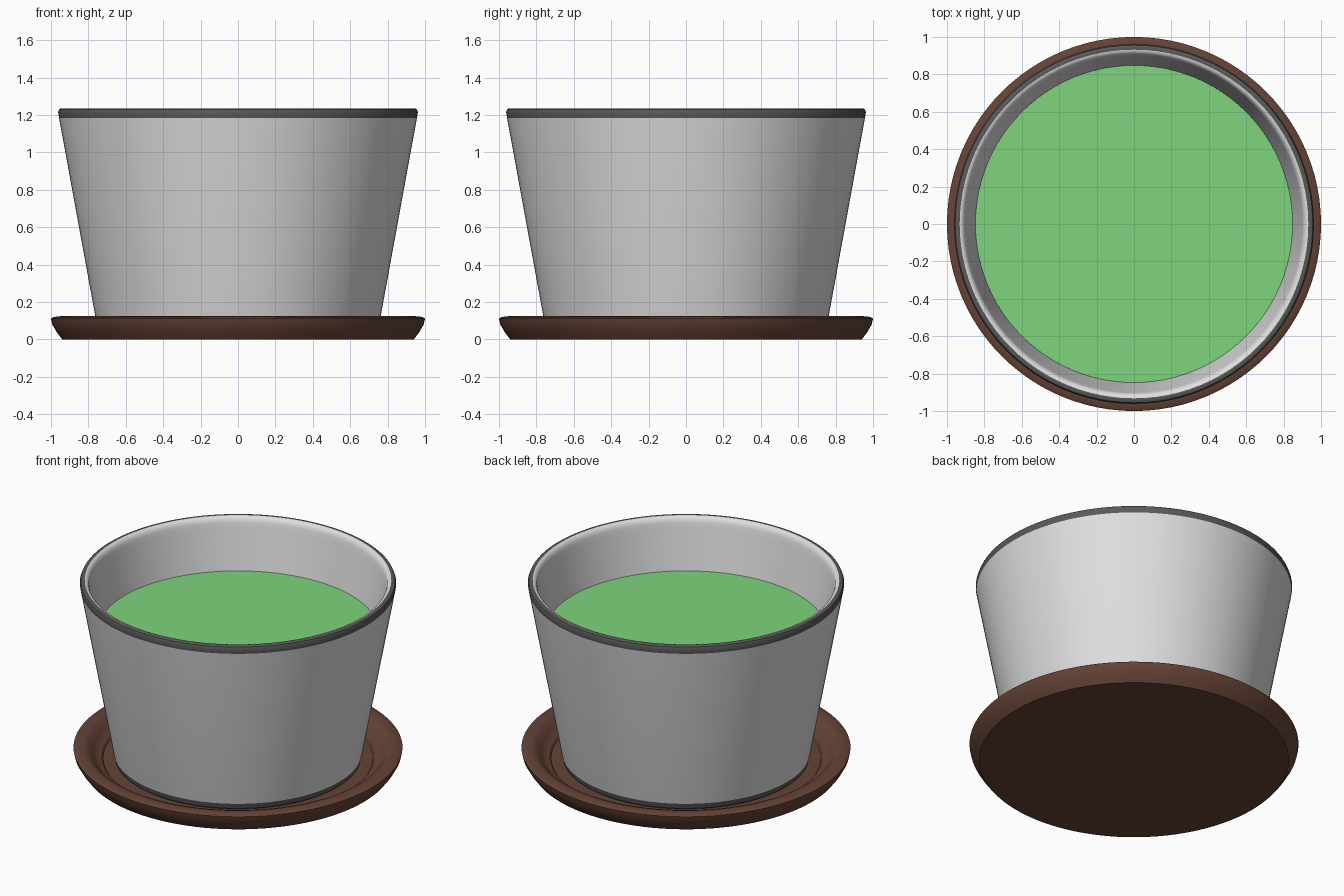
import bpy
import bmesh
import math

cube = bpy.data.objects.get("Cube")
if cube:
    bpy.data.objects.remove(cube, do_unlink=True)

SEGMENTS = 96


def make_material(name, rgb):
    mat = bpy.data.materials.new(name)
    mat.use_nodes = True
    color = (*rgb, 1.0)
    mat.diffuse_color = color
    mat.node_tree.nodes["Principled BSDF"].inputs["Base Color"].default_value = color
    return mat


def lathe(name, profile, materials, rule=None):
    """Spin an (r, z) profile around the z axis; rule picks a face's material."""
    bm = bmesh.new()
    verts = [bm.verts.new((r, 0, z)) for r, z in profile]
    edges = [bm.edges.new(pair) for pair in zip(verts, verts[1:])]
    bmesh.ops.spin(bm, geom=verts + edges, cent=(0, 0, 0), axis=(0, 0, 1),
                   angle=math.tau, steps=SEGMENTS, use_duplicate=False)
    bmesh.ops.remove_doubles(bm, verts=bm.verts, dist=0.0005)
    bmesh.ops.recalc_face_normals(bm, faces=bm.faces)
    if rule:
        for face in bm.faces:
            face.material_index = rule(face)
    mesh = bpy.data.meshes.new(name)
    bm.to_mesh(mesh)
    bm.free()
    for mat in materials:
        mesh.materials.append(mat)
    obj = bpy.data.objects.new(name, mesh)
    bpy.context.collection.objects.link(obj)
    bpy.ops.object.select_all(action="DESELECT")
    obj.select_set(True)
    bpy.context.view_layer.objects.active = obj
    bpy.ops.object.shade_smooth_by_angle(angle=math.radians(35))
    return obj


white = make_material("white glaze", (0.74, 0.74, 0.74))
charcoal = make_material("charcoal trim", (0.10, 0.10, 0.10))
brown = make_material("brown clay", (0.13, 0.055, 0.037))
green = make_material("green filling", (0.21, 0.665, 0.20))

# Saucer: flared dish with a sloped inner wall and a shallow step
lathe("saucer", [
    (0, 0), (0.94, 0), (0.97, 0.04), (0.993, 0.08), (1.0, 0.112),
    (0.985, 0.12), (0.94, 0.125), (0.91, 0.115), (0.88, 0.08),
    (0.86, 0.06), (0.83, 0.052), (0.82, 0.04), (0, 0.04),
], [brown])


# Cup: tapered wall, dark foot band and dark outer lip
def cup_color(face):
    center = face.calc_center_median()
    radius = math.hypot(center.x, center.y)
    foot = center.z < 0.08 and face.normal.z < 0.1 and radius > 0
    lip = center.z > 1.185 and radius > 0.932
    return 1 if foot or lip else 0


lathe("cup", [
    (0, 0.041), (0.735, 0.041), (0.747, 0.05), (0.756, 0.085),
    (0.957, 1.185), (0.962, 1.215), (0.956, 1.23), (0.948, 1.235),
    (0.932, 1.235), (0.92, 1.231), (0.91, 1.222), (0.903, 1.2),
    (0.898, 1.17), (0.71, 0.12), (0, 0.12),
], [white, charcoal], cup_color)

# Filling: flat surface inside the cup
lathe("filling", [
    (0, 0.88), (0.842, 0.88), (0.848, 0.9), (0, 0.9),
], [green])
